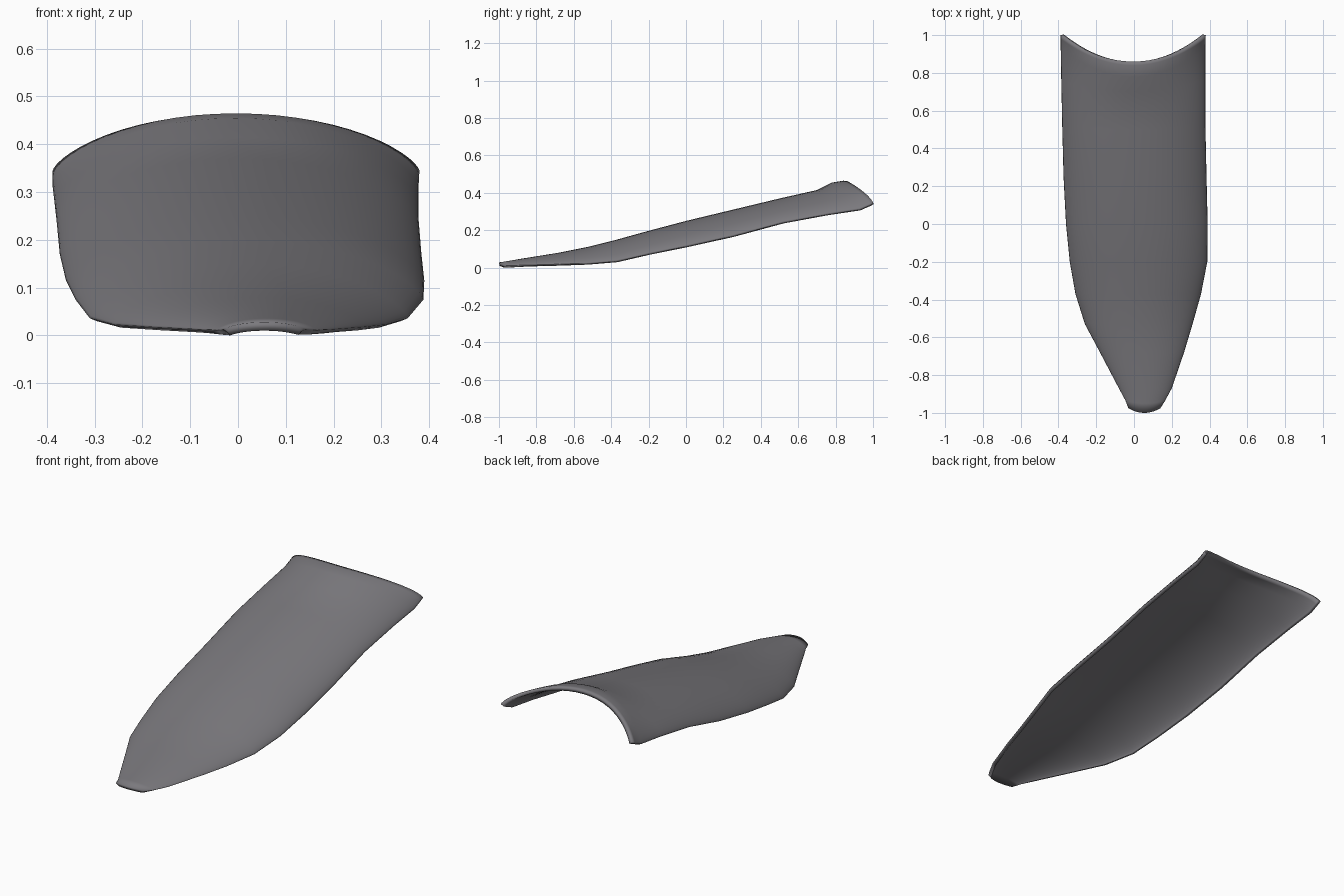
import bpy, bmesh, math

if "Cube" in bpy.data.objects:
    bpy.data.objects.remove(bpy.data.objects["Cube"])

# Stations along the length: y at ridge, y at edges, left x, right x, ridge z, edge z
STATIONS = [
    (-1.00, -0.975, -0.03, 0.14, 0.028, 0.012),
    (-0.95, -0.935, -0.045, 0.165, 0.036, 0.011),
    (-0.88, -0.87, -0.08, 0.20, 0.048, 0.013),
    (-0.68, -0.68, -0.18, 0.265, 0.080, 0.018),
    (-0.53, -0.53, -0.26, 0.31, 0.110, 0.023),
    (-0.37, -0.37, -0.31, 0.355, 0.150, 0.036),
    (-0.20, -0.20, -0.34, 0.388, 0.197, 0.075),
    (0.00, 0.00, -0.36, 0.390, 0.250, 0.115),
    (0.25, 0.25, -0.373, 0.384, 0.310, 0.170),
    (0.50, 0.52, -0.38, 0.378, 0.370, 0.243),
    (0.70, 0.76, -0.385, 0.378, 0.415, 0.287),
    (0.78, 0.93, -0.388, 0.378, 0.455, 0.312),
    (0.84, 0.98, -0.388, 0.379, 0.465, 0.334),
    (0.86, 1.00, -0.388, 0.380, 0.464, 0.345),
]
N = 28

# Arched outer skin
bm = bmesh.new()
rows = []
for yc, ye, xl, xr, zc, ze in STATIONS:
    row = []
    for i in range(N + 1):
        u = math.sin((i / N - 0.5) * math.pi)
        h = max(0.0, 1 - abs(u) ** 2.1) ** 0.7
        x = (xl + xr) / 2 + u * (xr - xl) / 2
        row.append(bm.verts.new((x, yc + (ye - yc) * u * u, ze + (zc - ze) * h)))
    rows.append(row)
for a, b in zip(rows, rows[1:]):
    for i in range(N):
        bm.faces.new((a[i], a[i + 1], b[i + 1], b[i]))
mesh = bpy.data.meshes.new("curved_panel")
bm.to_mesh(mesh)
bm.free()
panel = bpy.data.objects.new("curved_panel", mesh)
bpy.context.collection.objects.link(panel)

# Dark grey finish
dark = bpy.data.materials.new("dark_grey")
dark.diffuse_color = (0.195, 0.19, 0.205, 1)
dark.use_nodes = True
dark.node_tree.nodes["Principled BSDF"].inputs["Base Color"].default_value = dark.diffuse_color
mesh.materials.append(dark)

# Thin wall, thickened towards the hollow underside
wall = panel.modifiers.new("wall", 'SOLIDIFY')
wall.thickness = 0.018
wall.offset = -1

bpy.context.view_layer.objects.active = panel
panel.select_set(True)
bpy.ops.object.modifier_apply(modifier="wall")

# Rest the lowest point on the ground
low = min(v.co.z for v in panel.data.vertices)
for v in panel.data.vertices:
    v.co.z -= low
bpy.ops.object.shade_smooth_by_angle(angle=math.radians(120))
